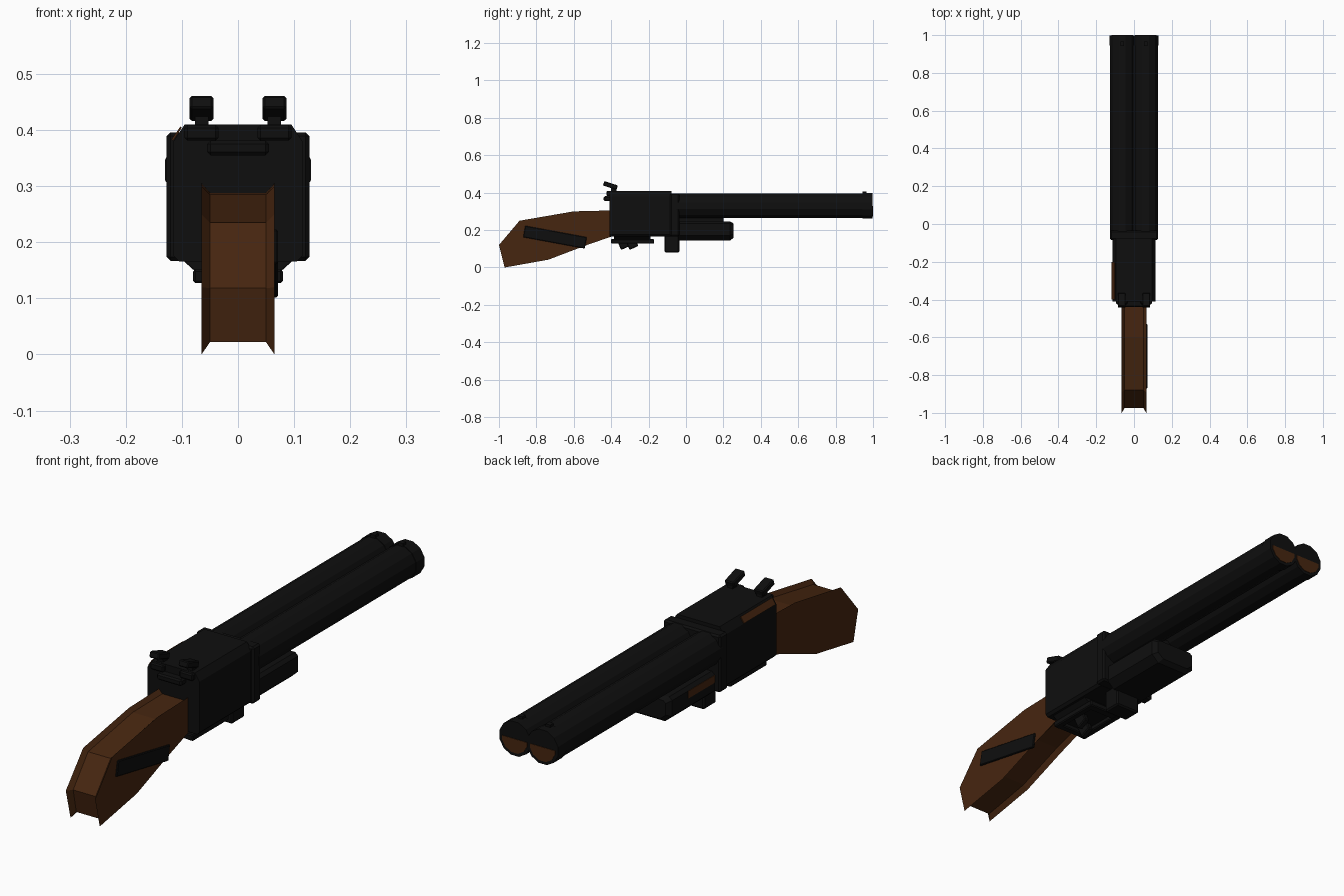
import bpy, bmesh, math
from mathutils import Vector, Matrix

if "Cube" in bpy.data.objects:
    bpy.data.objects.remove(bpy.data.objects["Cube"])


def material(name, rgb):
    m = bpy.data.materials.new(name)
    m.diffuse_color = (*rgb, 1)
    m.use_nodes = True
    m.node_tree.nodes["Principled BSDF"].inputs["Base Color"].default_value = m.diffuse_color
    return m


BLACK = material("gunmetal_black", (0.0045, 0.0045, 0.0045))
BROWN = material("walnut_brown", (0.062, 0.019, 0.005))


def finish(name, bm, mat):
    bmesh.ops.recalc_face_normals(bm, faces=bm.faces)
    me = bpy.data.meshes.new(name)
    bm.to_mesh(me)
    bm.free()
    me.materials.append(mat)
    ob = bpy.data.objects.new(name, me)
    bpy.context.collection.objects.link(ob)
    return ob


def loft(name, rings, mat):
    """Skin a list of equal-length point rings and cap both ends."""
    bm = bmesh.new()
    vs = [[bm.verts.new(p) for p in r] for r in rings]
    n = len(vs[0])
    for a, b in zip(vs, vs[1:]):
        for i in range(n):
            j = (i + 1) % n
            bm.faces.new((a[i], a[j], b[j], b[i]))
    bm.faces.new(vs[0])
    bm.faces.new(vs[-1])
    return finish(name, bm, mat)


def along_y(name, section, y0, y1, mat):
    return loft(name, [[(x, y, z) for x, z in section] for y in (y0, y1)], mat)


def mirrored(half):
    """Complete a right-hand xz section by mirroring it in x."""
    return half + [(-x, z) for x, z in reversed(half)]


def box(name, x, y, z, mat, bevel=0.0, tilt=0.0):
    """Box from (min, max) ranges, bevelled, tilted about the x axis."""
    lo, hi = Vector((x[0], y[0], z[0])), Vector((x[1], y[1], z[1]))
    bm = bmesh.new()
    bmesh.ops.create_cube(bm, size=1)
    bmesh.ops.scale(bm, vec=hi - lo, verts=bm.verts)
    if bevel:
        bmesh.ops.bevel(bm, geom=bm.edges[:], offset=bevel, segments=1, affect='EDGES')
    bm.transform(Matrix.Translation((lo + hi) / 2) @ Matrix.Rotation(math.radians(tilt), 4, 'X'))
    return finish(name, bm, mat)


def gon(cx, cz, apothem, start=0, steps=12):
    """Points of a twelve-sided section with flats facing the sides."""
    r = apothem / math.cos(math.pi / 12)
    return [(cx + r * math.cos(math.radians(30 * (i + start) + 15)),
             cz + r * math.sin(math.radians(30 * (i + start) + 15))) for i in range(steps)]


# Stock: wide side cheeks with a sunken strip running round the edge
outer = [(-.97, 0), (-1, .12), (-.89, .25), (-.6, .3), (-.40, .305),
         (-.40, .165), (-.53, .12), (-.735, .042)]
inner = [(-.955, .022), (-.975, .118), (-.88, .235), (-.597, .285), (-.40, .288),
         (-.40, .18), (-.537, .14), (-.742, .062)]
loft("stock", [[(x, y, z) for y, z in prof] for x, prof in
               ((-.065, outer), (-.05, inner), (.05, inner), (.065, outer))], BROWN)

# Slanted bar on the right cheek of the stock
box("stock_side_bar", (.06, .071), (-.868, -.533), (.131, .193), BLACK, .003, -10.5)

# Receiver with chamfered top, and the band where the barrels meet it
receiver = mirrored([(.105, .166), (.115, .176), (.115, .38), (.095, .41)])
along_y("receiver", receiver, -.409, -.078, BLACK)
box("breech_band", (-.127, .127), (-.085, -.035), (.167, .396), BLACK, .007)
loft("receiver_edge_strip", [[(-.1155, y, .381), (-.1, y, .404), (-.103, y, .406), (-.1185, y, .383)]
                             for y in (-.40, -.2)], BROWN)

# Twin barrels, muzzle rings, half-coloured caps and sight beads
CZ = .329
for side, s in (("left", -1), ("right", 1)):
    cx = .062 * s
    along_y(f"barrel_{side}", gon(cx, CZ, .0655), -.05, .99, BLACK)
    along_y(f"muzzle_ring_{side}", gon(cx, CZ, .068), .945, .998, BLACK)
    low = [(cx + .056, CZ)] + gon(cx, CZ, .056, 6, 6) + []
    along_y(f"muzzle_cap_{side}", [(cx - .056, CZ)] + low[1:] + [(cx + .056, CZ)],
            .99, 1.0, BROWN)
    box(f"sight_bead_{side}", (cx - .01, cx + .01), (.943, .965), (.385, .407), BLACK)
along_y("barrel_rib", [(-.02, .30), (.02, .30), (.02, .36), (-.02, .36)], -.04, .985, BLACK)

# Fore-end with tapered nose and a small brown patch on the left
sec = mirrored([(.072, .144), (.103, .172), (.103, .235), (.09, .247)])
nose = [(x * .85, .2 + (z - .2) * .75) for x, z in sec]
loft("fore_end", [[(x, y, z) for x, z in s]
                  for y, s in ((-.04, sec), (.235, sec), (.254, nose))], BLACK)
box("fore_end_patch", (-.105, -.10), (-.035, .135), (.205, .235), BROWN)
box("fore_end_filler", (-.06, .06), (-.04, .2), (.235, .29), BLACK)

# Hinge lug below the breech
box("hinge_lug", (-.055, .055), (-.115, -.036), (.08, .2), BLACK, .006)

# Trigger frame under the receiver
along_y("trigger_base", mirrored([(.07, .145), (.1, .17)]), -.385, -.19, BLACK)
for s in (-1, 1):
    box(f"guard_rail_{'left' if s < 0 else 'right'}", tuple(sorted((.052 * s, .08 * s))),
        (-.40, -.17), (.127, .152), BLACK, .004)
box("guard_rear", (-.075, .075), (-.40, -.37), (.128, .152), BLACK, .004)
box("guard_front", (-.075, .075), (-.205, -.17), (.128, .152), BLACK, .004)
for side, s, y in (("left", -1, -.335), ("right", 1, -.29)):
    box(f"trigger_{side}", (.028 * s - .012, .028 * s + .012), (y - .026, y + .026),
        (.102, .16), BLACK, .004, 25)

# Opening lever and hammers at the back
box("opening_lever", (-.055, .055), (-.44, -.39), (.355, .381), BLACK, .006)
for side, s in (("left", -1), ("right", 1)):
    cx = .065 * s
    box(f"hammer_base_{side}", (cx - .03, cx + .03), (-.425, -.36), (.381, .409), BLACK, .005)
    box(f"hammer_stem_{side}", (cx - .012, cx + .012), (-.4, -.372), (.40, .432), BLACK)
    box(f"hammer_{side}", (cx - .021, cx + .021), (-.442, -.366), (.426, .451), BLACK, .004, -18)
